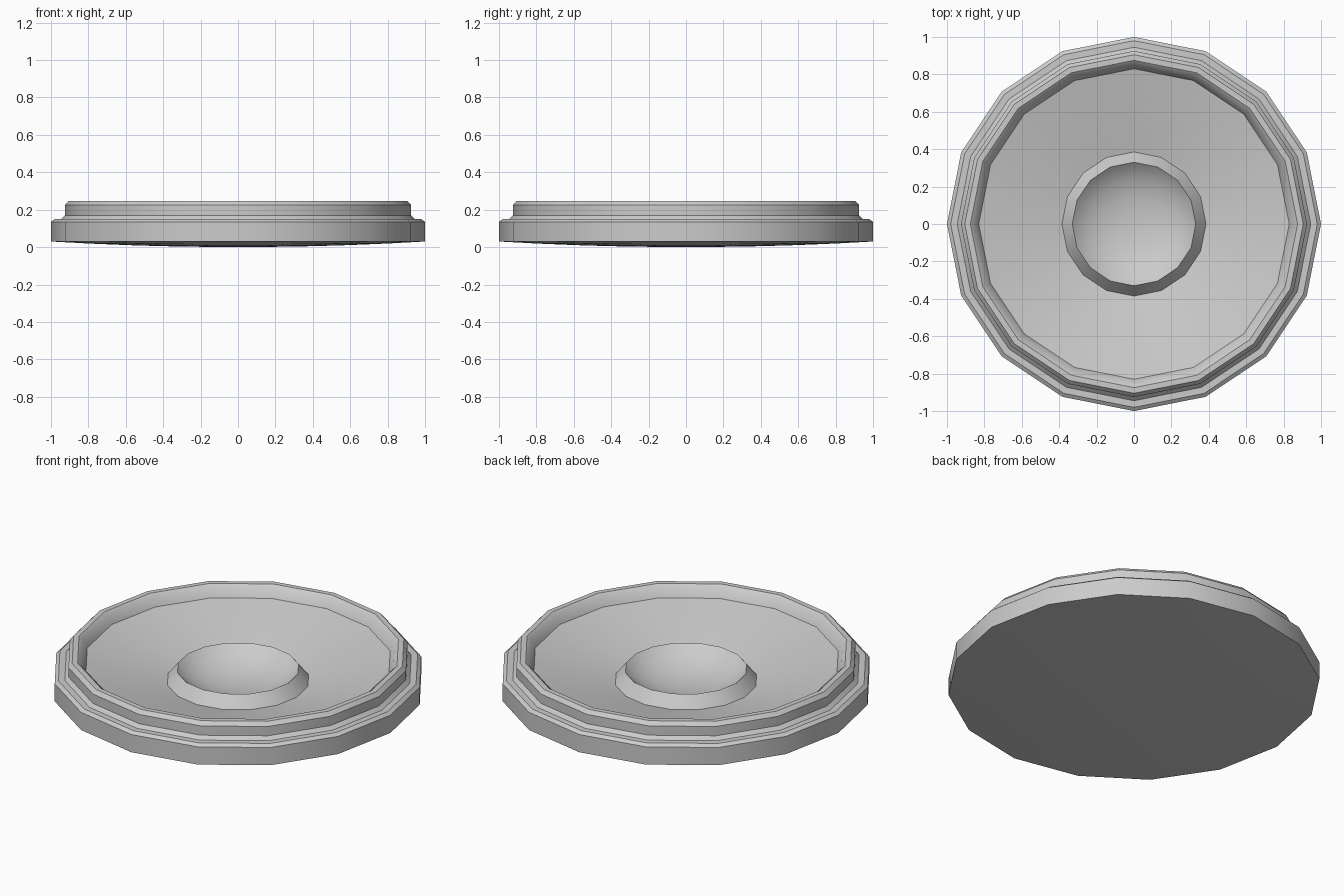
import bpy, bmesh, math

if "Cube" in bpy.data.objects:
    bpy.data.objects.remove(bpy.data.objects["Cube"])

SIDES = 16


def lathe(name, profile):
    """Revolve (radius, height) points around z, listed from below/outside to the inside top."""
    bm = bmesh.new()
    rings = []
    for r, z in profile:
        if r == 0:
            rings.append([bm.verts.new((0, 0, z))] * SIDES)
        else:
            rings.append([bm.verts.new((r * math.cos(2 * math.pi * i / SIDES),
                                        r * math.sin(2 * math.pi * i / SIDES), z))
                          for i in range(SIDES)])
    for a, b in zip(rings, rings[1:]):
        for i in range(SIDES):
            k = (i + 1) % SIDES
            corners = list(dict.fromkeys((a[i], a[k], b[k], b[i])))
            bm.faces.new(corners)
    mesh = bpy.data.meshes.new(name)
    bm.to_mesh(mesh)
    bm.free()
    obj = bpy.data.objects.new(name, mesh)
    bpy.context.collection.objects.link(obj)
    bpy.ops.object.select_all(action='DESELECT')
    obj.select_set(True)
    bpy.context.view_layer.objects.active = obj
    bpy.ops.object.shade_smooth_by_angle(angle=math.radians(27))
    return obj


# Slightly domed underside
lathe("underside", [(r, 0.03 * r * r) for r in (0, 0.3, 0.55, 0.8, 1.0)])

# Stepped outer rim with small chamfers
lathe("rim", [(1.0, 0.03), (1.0, 0.135), (0.98, 0.15), (0.945, 0.15),
              (0.925, 0.17), (0.925, 0.225), (0.905, 0.247),
              (0.875, 0.247), (0.855, 0.232), (0.83, 0.182)])

# Shallow conical floor sloping down to the middle
lathe("floor", [(0.83, 0.182), (0.6, 0.129), (0.385, 0.077)])

# Raised central ring
lathe("centre_ring", [(0.385, 0.077), (0.33, 0.145)])

# Concave bowl inside the ring
lathe("centre_bowl", [(0.33, 0.145), (0.30, 0.118), (0.24, 0.083),
                      (0.16, 0.057), (0.08, 0.045), (0, 0.041)])
